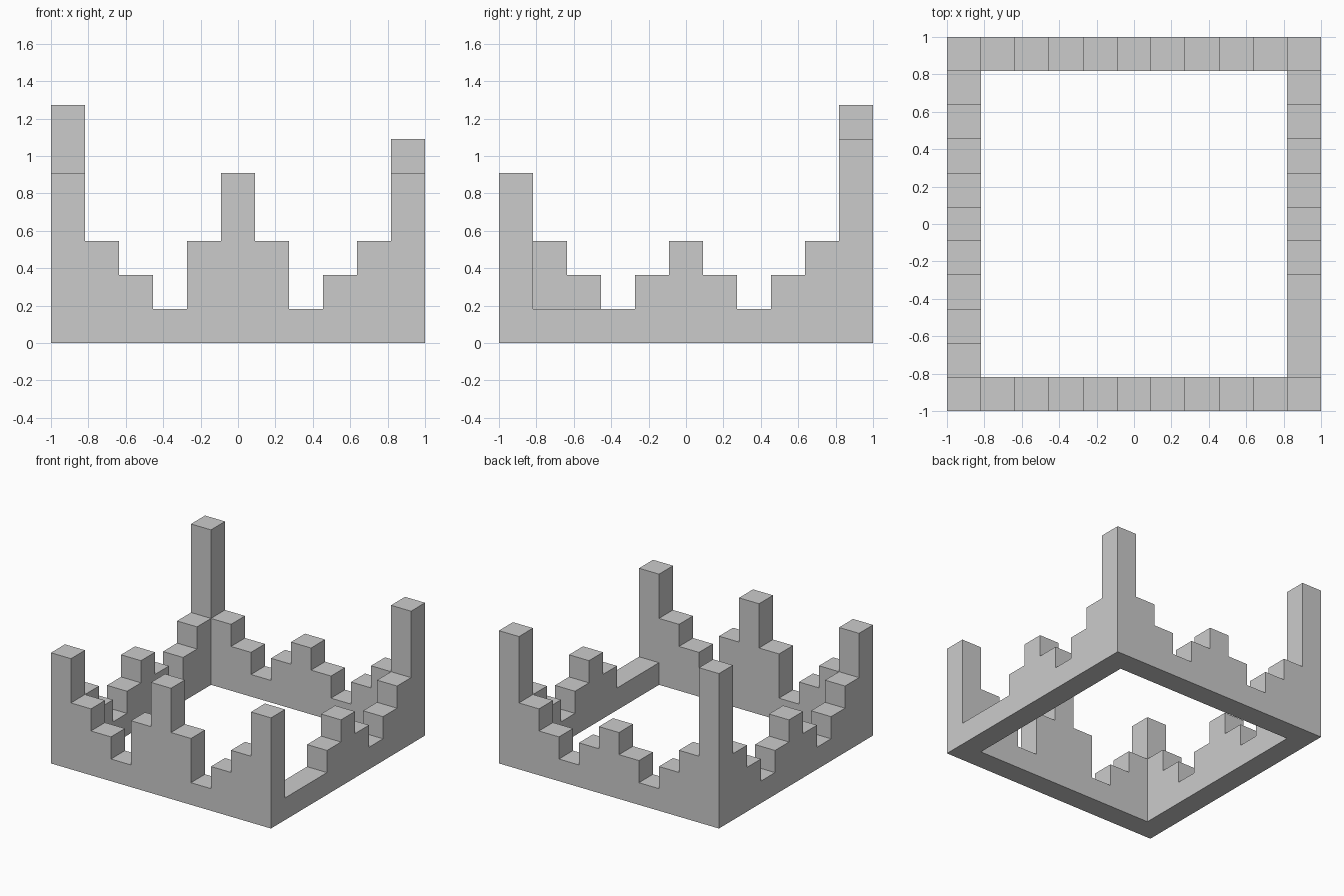
import bpy, bmesh
from mathutils import Matrix, Vector
from math import pi

if "Cube" in bpy.data.objects:
    bpy.data.objects.remove(bpy.data.objects["Cube"])

U = 2 / 11  # one block: the frame is an 11 x 11 ring of block columns


def stepped_wall(name, heights, loc, angle=0.0):
    """Extrude a stepped outline one block thick; heights run along the wall."""
    half = len(heights) * U / 2
    pts = [(-half, 0)]
    for i, h in enumerate(heights):
        x = -half + i * U
        for p in ((x, h * U), (x + U, h * U)):
            # skip the joint between equal neighbours
            if len(pts) > 1 and abs(pts[-1][1] - p[1]) < 1e-6:
                pts[-1] = p if abs(pts[-1][0] - x) < 1e-6 and p[0] == x else pts[-1]
            if (Vector(pts[-1]) - Vector(p)).length > 1e-6:
                pts.append(p)
    pts.append((half, 0))

    bm = bmesh.new()
    face = bm.faces.new([bm.verts.new((x, -U / 2, z)) for x, z in pts])
    ext = bmesh.ops.extrude_face_region(bm, geom=[face], use_keep_orig=True)
    moved = [v for v in ext["geom"] if isinstance(v, bmesh.types.BMVert)]
    bmesh.ops.translate(bm, verts=moved, vec=(0, U, 0))
    bmesh.ops.transform(bm, verts=bm.verts,
                        matrix=Matrix.Translation(loc) @ Matrix.Rotation(angle, 4, 'Z'))
    bmesh.ops.recalc_face_normals(bm, faces=bm.faces)
    mesh = bpy.data.meshes.new(name)
    bm.to_mesh(mesh)
    bm.free()
    obj = bpy.data.objects.new(name, mesh)
    bpy.context.collection.objects.link(obj)
    return obj


edge = 1 - U / 2
side = [3, 2, 1, 2, 3, 2, 1, 2, 3]

# Front and back walls carry the corner towers
stepped_wall("front_wall", [5, 3, 2, 1, 3, 5, 3, 1, 2, 3, 5], (0, -edge, 0))
stepped_wall("back_wall", [7] + side + [6], (0, edge, 0))

# Side walls fit between them; the right one is broken down near the front
stepped_wall("left_wall", side, (-edge, 0, 0), pi / 2)
stepped_wall("right_wall", [1, 1] + side[2:], (edge, 0, 0), pi / 2)
